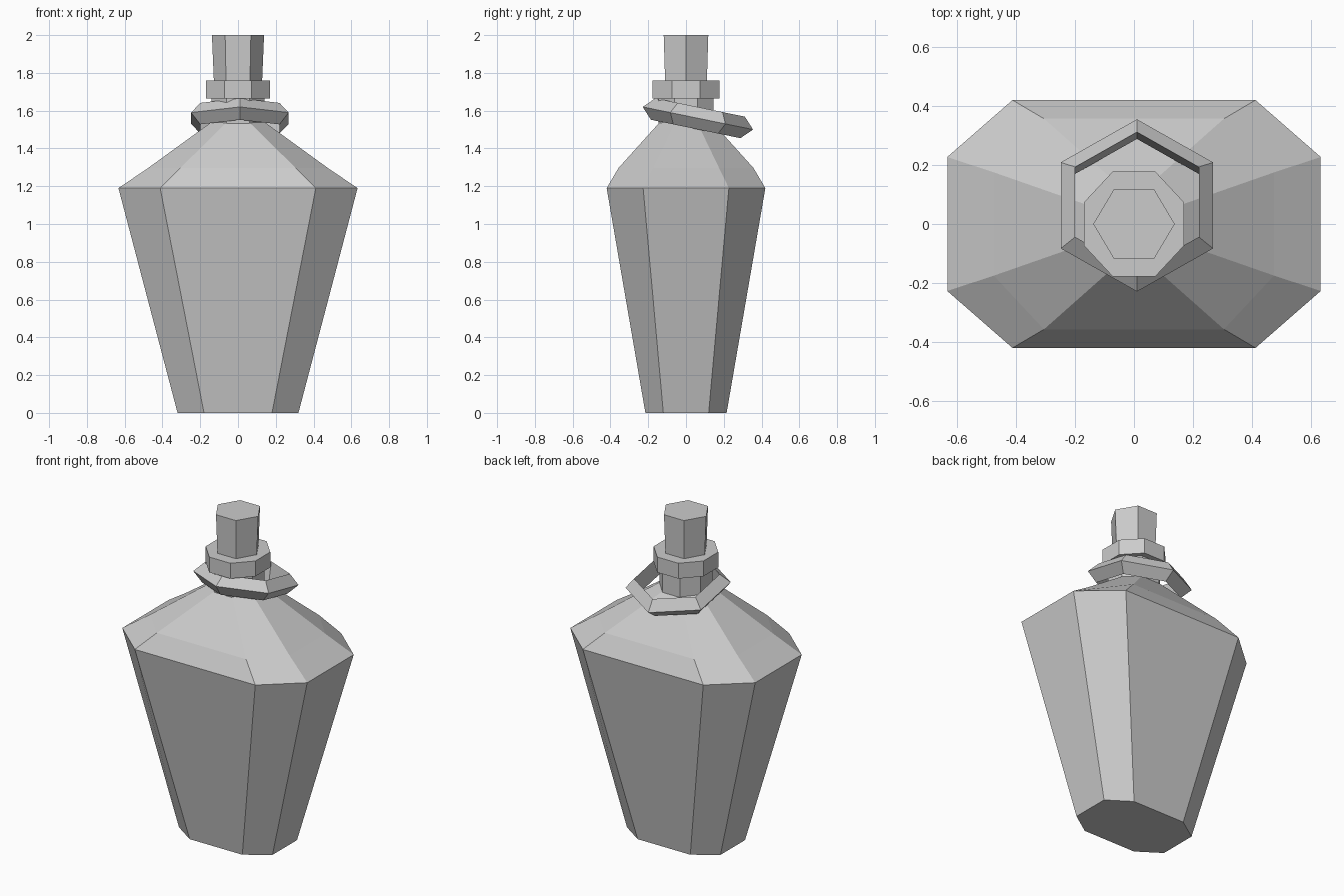
import bpy, bmesh
from math import sin, cos, pi, radians
from mathutils import Matrix, Vector

if "Cube" in bpy.data.objects:
    bpy.data.objects.remove(bpy.data.objects["Cube"])


def new_object(name, bm):
    bmesh.ops.recalc_face_normals(bm, faces=bm.faces)
    mesh = bpy.data.meshes.new(name)
    bm.to_mesh(mesh)
    bm.free()
    obj = bpy.data.objects.new(name, mesh)
    bpy.context.collection.objects.link(obj)
    return obj


def octagon(x, y, cx, cy, z):
    """Chamfered rectangle: half sizes x, y; chamfer corners start at cx, cy."""
    quad = [(x, cy), (cx, y), (-cx, y), (-x, cy)]
    return [(a, b, z) for a, b in quad] + [(-a, -b, z) for a, b in quad]


def hexagon(x, y, cx, z):
    return [(x, 0, z), (cx, y, z), (-cx, y, z), (-x, 0, z), (-cx, -y, z), (cx, -y, z)]


def bridge(bm, a, b):
    n = len(a)
    for i in range(n):
        j = (i + 1) % n
        bm.faces.new((a[i], a[j], b[j], b[i]))


def loft(name, sections):
    bm = bmesh.new()
    rings = [[bm.verts.new(p) for p in s] for s in sections]
    for a, b in zip(rings, rings[1:]):
        bridge(bm, a, b)
    bm.faces.new(rings[0])
    bm.faces.new(rings[-1])
    return new_object(name, bm)


# Bottle body with faceted shoulder
loft("bottle_body", [
    octagon(0.32, 0.215, 0.18, 0.12, 0),
    octagon(0.633, 0.42, 0.412, 0.227, 1.19),
    octagon(0.475, 0.357, 0.305, 0.175, 1.297),
    octagon(0.14, 0.138, 0.058, 0.058, 1.54),
])

# Neck and lip
loft("bottle_neck", [octagon(0.14, 0.145, 0.06, 0.06, z) for z in (1.5, 1.67)])
loft("bottle_lip", [octagon(0.17, 0.178, 0.072, 0.073, z) for z in (1.665, 1.76)])

# Six-sided stopper
loft("stopper", [hexagon(0.127, 0.11, 0.063, 1.74), hexagon(0.138, 0.118, 0.068, 2.0)])

# Loose tilted hexagonal ring with a triangular section
bm = bmesh.new()
tilt = Matrix.Translation(Vector((0.01, 0.063, 1.56))) @ Matrix.Rotation(radians(-11.6), 4, 'X')
loops = []
for r, h in ((0.298, 0), (0.242, 0.058), (0.242, -0.058)):
    angles = [pi / 2 + i * pi / 3 for i in range(6)]
    loops.append([bm.verts.new(tilt @ Vector((r * cos(a), r * sin(a), h))) for a in angles])
for i in range(3):
    bridge(bm, loops[i], loops[(i + 1) % 3])
new_object("neck_ring", bm)
